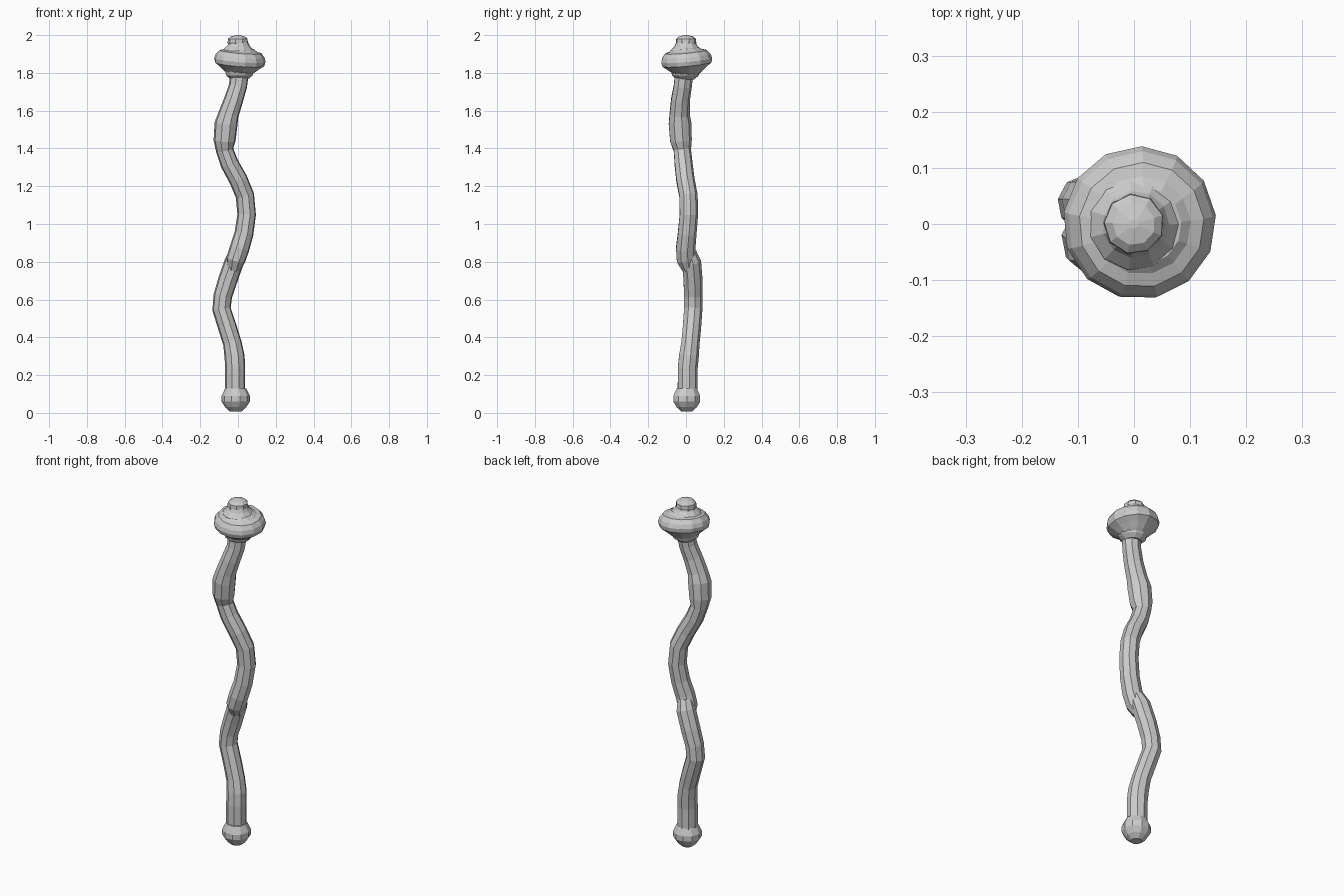
import bpy, bmesh, math
from mathutils import Vector

cube = bpy.data.objects.get("Cube")
if cube:
    bpy.data.objects.remove(cube)

GREY = (0.6, 0.6, 0.6, 1)
mat = bpy.data.materials.new("plain grey")
mat.use_nodes = True
mat.diffuse_color = GREY
mat.node_tree.nodes["Principled BSDF"].inputs["Base Color"].default_value = GREY


def loft(name, rings, sides, turn=0.0):
    """Skin rings given as (centre, normal, radius), capping both ends."""
    bm = bmesh.new()
    loops = []
    for centre, normal, radius in rings:
        n = Vector(normal).normalized()
        u = Vector((0, 1, 0)).cross(n).normalized()
        v = n.cross(u)
        angles = [turn + math.tau * i / sides for i in range(sides)]
        loops.append([bm.verts.new(Vector(centre) + radius * (u * math.cos(a) + v * math.sin(a)))
                      for a in angles])
    for low, high in zip(loops, loops[1:]):
        for i in range(sides):
            j = (i + 1) % sides
            bm.faces.new((low[i], low[j], high[j], high[i]))
    bm.faces.new(loops[0][::-1])
    bm.faces.new(loops[-1])
    mesh = bpy.data.meshes.new(name)
    bm.to_mesh(mesh)
    bm.free()
    mesh.materials.append(mat)
    obj = bpy.data.objects.new(name, mesh)
    bpy.context.collection.objects.link(obj)
    return obj


def turned(name, profile, sides, base=(0, 0), lean=(0, 0), pivot=0.0, turn=0.0):
    """Lathe a (radius, height) profile about an axis leaning around the pivot height."""
    axis = Vector((lean[0], lean[1], 1)).normalized()
    start = Vector((base[0], base[1], pivot))
    return loft(name, [(start + axis * (z - pivot), axis, r) for r, z in profile], sides, turn)


def shaft(name, path, sides=9):
    """Crooked branch through (x, y, z, radius) points."""
    pts = [Vector(p[:3]) for p in path]
    last = len(pts) - 1
    rings = [(p, pts[min(i + 1, last)] - pts[max(i - 1, 0)], path[i][3])
             for i, p in enumerate(pts)]
    return loft(name, rings, sides, 0.2)


# Crooked shaft, in two overlapping lengths joined near the middle
shaft("lower_shaft", [
    (-.015, .007, .08, .054), (-.015, .008, .24, .054), (-.018, .014, .30, .054),
    (-.03, .022, .37, .05), (-.055, .03, .45, .05), (-.087, .037, .55, .05),
    (-.08, .037, .62, .05), (-.055, .036, .70, .052), (-.02, .028, .80, .052),
    (-.005, .015, .85, .04)])
shaft("upper_shaft", [
    (-.022, .014, .76, .036), (-.012, .0, .81, .052), (.008, -.003, .87, .053),
    (.032, .005, .95, .051), (.046, .014, 1.05, .05), (.037, .012, 1.15, .05),
    (.002, -.004, 1.235, .05), (-.045, -.014, 1.32, .049), (-.07, -.02, 1.39, .047),
    (-.071, -.028, 1.44, .059), (-.063, -.033, 1.53, .062), (-.05, -.035, 1.58, .055),
    (-.022, -.03, 1.66, .051), (0, -.018, 1.73, .049), (.01, -.01, 1.81, .05)])

# Rounded foot
turned("foot_knob", [(.03, .007), (.056, .03), (.075, .06), (.075, .09), (.056, .13)],
       10, base=(-.012, .004))

# Slightly leaning disc head with stepped shoulders
turned("head_disc", [(.055, 1.785), (.075, 1.80), (.105, 1.825), (.132, 1.845),
                     (.137, 1.868), (.13, 1.89), (.112, 1.912), (.088, 1.918),
                     (.07, 1.93)],
       13, base=(.01, .002), lean=(.08, -.09), pivot=1.87, turn=0.1)
turned("neck_collar", [(.046, 1.765), (.07, 1.785), (.085, 1.83)], 11, base=(.006, -.003))
turned("shoulder_collar", [(.09, 1.89), (.082, 1.922), (.06, 1.945), (.05, 1.965)],
       11, base=(.002, 0), lean=(.03, -.03), pivot=1.92)

# Finial button on top
turned("top_button", [(.05, 1.935), (.055, 1.96), (.053, 1.98), (.038, 1.993), (.008, 2.0)],
       9, turn=0.3)
